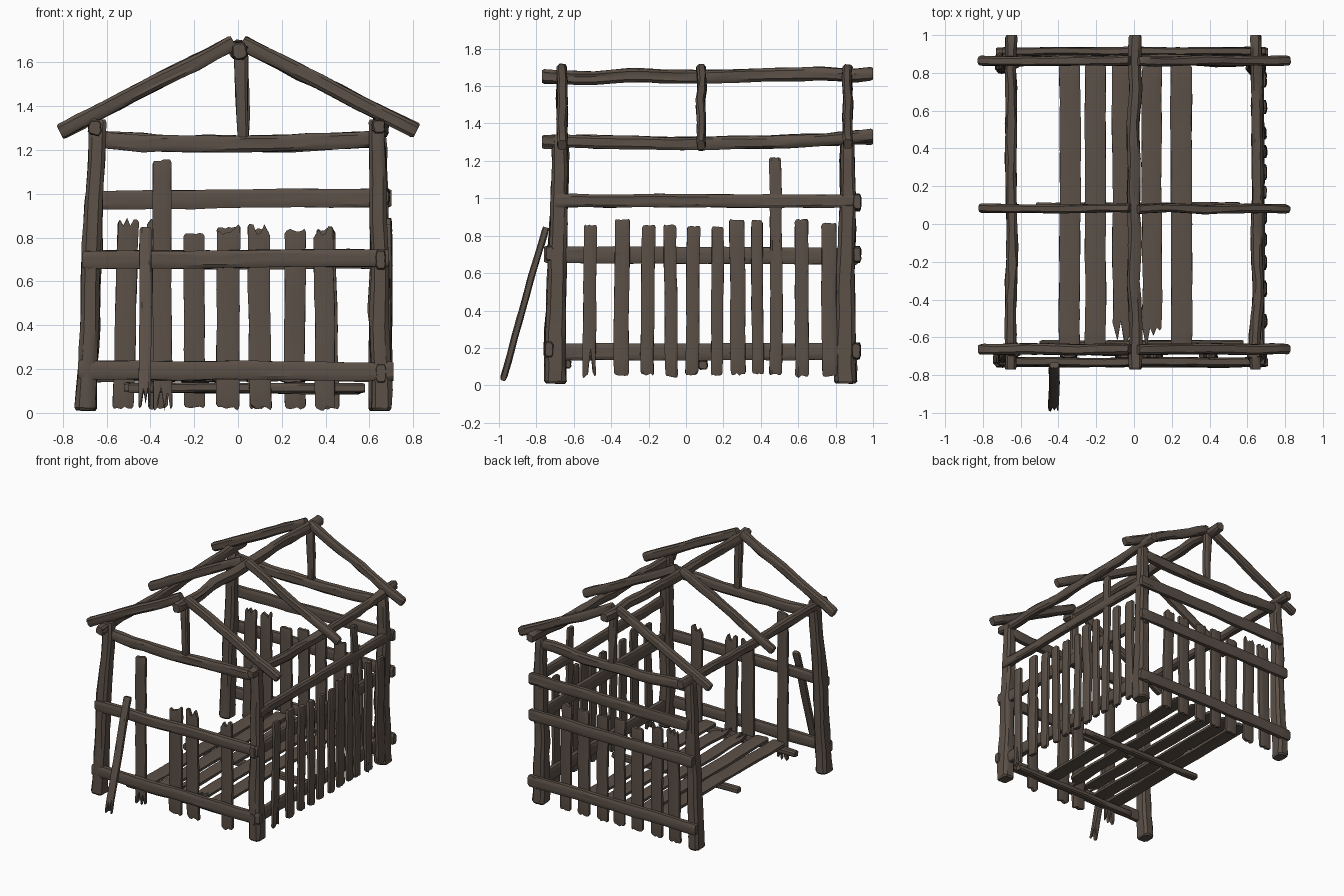
import bpy, random, math
from mathutils import Vector, noise

if "Cube" in bpy.data.objects:
    bpy.data.objects.remove(bpy.data.objects["Cube"])

random.seed(7)
wood = bpy.data.materials.new("weathered brown wood")
wood.diffuse_color = (0.105, 0.080, 0.063, 1)
wood.use_nodes = True
wood.node_tree.nodes["Principled BSDF"].inputs["Base Color"].default_value = wood.diffuse_color
X, Y, Z = Vector((1, 0, 0)), Vector((0, 1, 0)), Vector((0, 0, 1))


def timber(name, p0, p1, wdir, w, t, w1=None, t1=None, bow=(0, 0, 0), ragged=(0, 0),
           notch0=None, rough=0.004, cols=6, round_=0.65):
    """Rough-hewn timber from p0 to p1: w along wdir, t across; ends may be torn or notched."""
    p0, p1, bow = Vector(p0), Vector(p1), Vector(bow)
    w1, t1 = w1 or w, t1 or t
    axis = p1 - p0
    length = axis.length
    d = axis.normalized()
    wd = (wdir - d * wdir.dot(d)).normalized()
    td = d.cross(wd)
    # chamfered cross-section, columns across the width, front then back
    us = [-1 + 2 * i / (cols - 1) for i in range(cols)]
    ring = [(u, 1, i) for i, u in enumerate(us)]
    ring += [(u, -1, i) for i, u in reversed(list(enumerate(us)))]
    off0 = [random.uniform(0, ragged[0]) for _ in us]
    off1 = [random.uniform(0, ragged[1]) for _ in us]
    if notch0:
        off0 = list(notch0)
    n = max(4, int(length / 0.09))
    e = min(0.012 / length, 0.04)
    params = [0, e] + [i / n for i in range(1, n)] + [1 - e, 1]
    seed = Vector([random.uniform(0, 90) for _ in range(3)])
    verts, faces = [], []
    for k, s in enumerate(params):
        end = 0.84 if k in (0, len(params) - 1) else 1
        hw, ht = (w + (w1 - w) * s) / 2 * end, (t + (t1 - t) * s) / 2 * end
        # whole-section wander, plus a little carving per vertex
        wob = noise.noise_vector(seed + Vector((s * length * 3.5, 0, 0))) * rough * 1.6
        for u, v, i in ring:
            pos = s * length + off0[i] * (1 - s) - off1[i] * s
            side = round_ if abs(u) == 1 else 1
            q = p0 + d * pos + bow * math.sin(math.pi * s)
            q += wd * (u * hw + wob.x) + td * (v * ht * side + wob.y)
            j = noise.noise_vector(seed + Vector((pos * 9, u * 2, v * 3))) * rough
            verts.append(q + wd * j.x * (abs(u) == 1) + td * j.y)
    m = len(ring)
    for k in range(len(params) - 1):
        for i in range(m):
            a, b = k * m + i, k * m + (i + 1) % m
            faces.append((a, b, b + m, a + m))
    last = (len(params) - 1) * m
    for i in range(cols - 1):
        a, b, c, f = i, i + 1, m - 2 - i, m - 1 - i
        faces.append((f, c, b, a))
        faces.append((last + a, last + b, last + c, last + f))
    me = bpy.data.meshes.new(name)
    me.from_pydata(verts, [], faces)
    me.materials.append(wood)
    ob = bpy.data.objects.new(name, me)
    bpy.context.collection.objects.link(ob)
    return ob


# corner posts, wide and splayed at the foot
timber("front_left_post", (-.698, -.70, .01), (-.642, -.67, 1.34), X, .09, .115, .075, .075, rough=.008)
timber("front_right_post", (.652, -.70, .01), (.637, -.67, 1.34), X, .095, .115, .072, .075, rough=.008)
timber("back_left_post", (-.69, .85, .01), (-.642, .865, 1.30), X, .09, .115, .075, .07, rough=.008)
timber("back_right_post", (.652, .85, .01), (.637, .865, 1.30), X, .10, .115, .072, .07, rough=.008)

# front rails
timber("front_lower_rail", (-.73, -.735, .195), (.71, -.735, .19), Z, .085, .045)
timber("front_middle_rail", (-.71, -.728, .70), (.69, -.728, .705), Z, .08, .045)
# back rails
timber("back_lower_rail", (-.73, .91, .185), (.71, .91, .185), Z, .085, .045)
timber("back_middle_rail", (-.70, .915, .70), (.70, .915, .70), Z, .085, .04)
timber("back_upper_rail", (-.66, .915, .975), (.70, .915, .98), Z, .085, .04)
# right rails
timber("right_lower_rail", (.652, -.76, .18), (.652, .93, .18), Z, .09, .05)
timber("right_middle_rail", (.65, -.76, .70), (.65, .92, .69), Z, .09, .045)
timber("right_upper_rail", (.665, -.70, .985), (.665, .91, .985), Z, .07, .05)

# front planks, behind the rails: x at foot, x at top, width, foot, top
front = [(-.345, -.35, .085, .01, 1.16), (-.045, -.045, .105, .01, .87),
         (.10, .095, .10, .01, .87), (.40, .39, .09, .01, .865)]
for i, (a, b, w, z0, z1) in enumerate(front):
    tall = i == 0
    timber(f"front_plank_{i+1}", (a, -.695, z0), (b, -.695, z1), X, w, .03,
           ragged=(.02, .01 if tall else .06),
           notch0=(0, .02, .11, .0, .09, .01) if tall else None)

# back planks
back = [(-.525, -.50, .095, .92), (-.365, -.375, .09, .91), (-.20, -.20, .095, .83),
        (-.05, -.05, .09, .85), (.10, .10, .09, .85), (.26, .26, .095, .84), (.42, .40, .085, .85)]
for i, (a, b, w, z1) in enumerate(back):
    timber(f"back_plank_{i+1}", (a, .878, .015), (b, .878, z1), X, w, .03,
           ragged=(.015, .07 if i < 2 else .02))

# right planks, outside the rails: y, width, foot, top
right = [(-.51, .07, .04, .86), (-.342, .08, .05, .89), (-.20, .07, .05, .86),
         (-.085, .068, .04, .86), (.04, .07, .05, .855), (.167, .062, .05, .85),
         (.273, .08, .05, .89), (.38, .062, .05, .885), (.617, .072, .04, .89), (.76, .08, .04, .87)]
for i, (y, w, z0, z1) in enumerate(right):
    timber(f"right_plank_{i+1}", (.685, y + random.uniform(-.008, .008), z0), (.685, y, z1), Y, w, .033,
           ragged=(.015, .008), notch0=(0, .01, .02, .15, .03, .01) if i == 0 else None)
timber("right_tall_plank", (.685, .48, .05), (.655, .48, 1.22), Y, .068, .033, w1=.062, ragged=(.015, .005))

# loose plank leaning on the front rail
timber("leaning_plank", (-.425, -.98, .025), (-.422, -.75, .845), X, .055, .035,
       notch0=(0, .01, .08, .02, .09, 0))

# floor planks and joists
floor = [(-.34, .11), (-.205, .11), (-.065, .10), (.095, .105), (.25, .112)]
for i, (x, w) in enumerate(floor):
    timber(f"floor_plank_{i+1}", (x, -.66, .155), (x, .85, .155), X, w, .03,
           ragged=(.15 if i in (2, 3) else .01, .01))
timber("middle_floor_joist", (-.52, .09, .115), (.56, .09, .11), Z, .045, .05)
timber("front_floor_joist", (-.50, -.64, .118), (.58, -.64, .112), Z, .045, .05)

# eave and ridge beams
for side, x in (("left", -.65), ("right", .65)):
    timber(f"{side}_eave_beam", (x, -.77, 1.31), (x, 1.0, 1.325), Z, .065, .058,
           bow=(0, 0, -.018), rough=.01, round_=.55)
timber("ridge_beam", (.003, -.77, 1.645), (.003, 1.0, 1.665), Z, .07, .065, rough=.009, round_=.55)

# rafter pairs
for name, y, t in (("front", -.663, .055), ("middle", .083, .045), ("back", .865, .05)):
    for side, s in (("left", -1), ("right", 1)):
        timber(f"{name}_{side}_rafter", (s * .815, y, 1.285), (s * .018, y, 1.69), Z, .066, t,
               rough=.006, round_=.6)

# gable tie beams and king posts
for name, y in (("front", -.663), ("back", .865)):
    timber(f"{name}_tie_beam", (-.625, y, 1.245), (.625, y, 1.25), Z, .075, .055,
           bow=(0, 0, -.018), rough=.007)
    timber(f"{name}_king_post", (.024, y, 1.25), (.012, y, 1.65), X, .05, .045, w1=.062, rough=.006)

# soft faces with crisp edges
bpy.ops.object.select_all(action='SELECT')
bpy.context.view_layer.objects.active = bpy.context.selected_objects[0]
bpy.ops.object.mode_set(mode='EDIT')
bpy.ops.mesh.select_all(action='SELECT')
bpy.ops.mesh.normals_make_consistent(inside=False)
bpy.ops.object.mode_set(mode='OBJECT')
bpy.ops.object.shade_smooth_by_angle(angle=math.radians(30))
